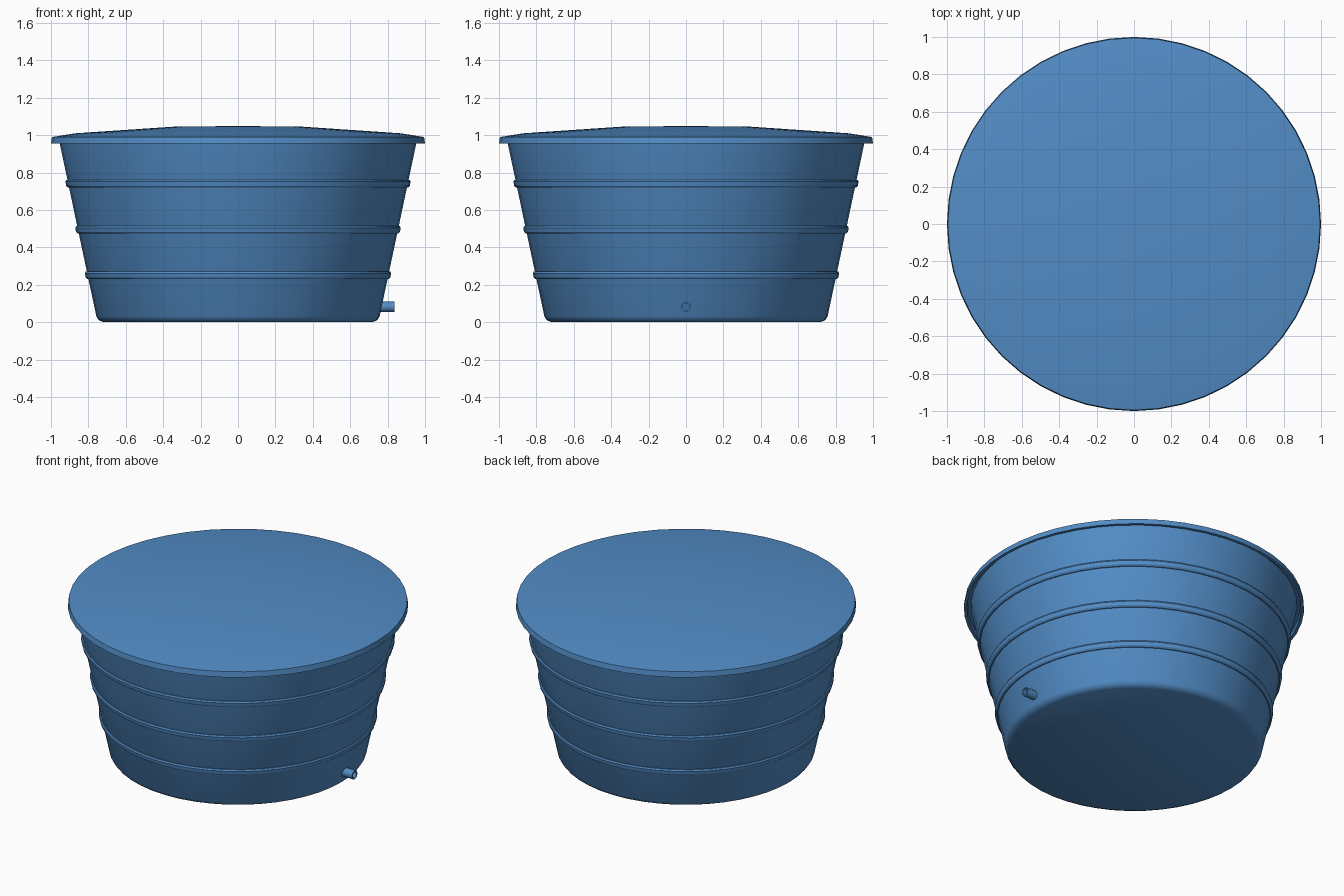
import bpy
import bmesh
import math
from mathutils import Matrix, Vector

cube = bpy.data.objects.get("Cube")
if cube:
    bpy.data.objects.remove(cube, do_unlink=True)

# Single blue plastic
blue = bpy.data.materials.new("blue plastic")
blue.use_nodes = True
colour = (0.085, 0.265, 0.57, 1)
blue.diffuse_color = colour
blue.node_tree.nodes["Principled BSDF"].inputs["Base Color"].default_value = colour


def lathe(name, profile, sides=48, closed=False, matrix=None):
    """Turn a (radius, height) profile around the z axis."""
    bm = bmesh.new()
    verts = [bm.verts.new((r, 0, z)) for r, z in profile]
    pairs = list(zip(verts, verts[1:]))
    if closed:
        pairs.append((verts[-1], verts[0]))
    edges = [bm.edges.new(p) for p in pairs]
    bmesh.ops.spin(bm, geom=verts + edges, cent=(0, 0, 0), axis=(0, 0, 1),
                   angle=math.tau, steps=sides)
    bmesh.ops.remove_doubles(bm, verts=bm.verts, dist=0.0002)
    bmesh.ops.recalc_face_normals(bm, faces=bm.faces)
    if matrix:
        bm.transform(matrix)
    mesh = bpy.data.meshes.new(name)
    bm.to_mesh(mesh)
    bm.free()
    mesh.materials.append(blue)
    obj = bpy.data.objects.new(name, mesh)
    bpy.context.collection.objects.link(obj)
    bpy.ops.object.select_all(action="DESELECT")
    obj.select_set(True)
    bpy.context.view_layer.objects.active = obj
    bpy.ops.object.shade_smooth_by_angle(angle=math.radians(32))
    return obj


def wall_radius(z):
    return 0.757 + 0.212 * (z - 0.03)


# Tapered tub with a rounded foot, open under the lid, with inner wall
top = 0.98
lathe("tub", [(0, 0), (0.72, 0), (0.744, 0.011), (wall_radius(0.03), 0.03),
              (wall_radius(top), top), (wall_radius(top) - 0.02, top),
              (0.74, 0.04), (0, 0.03)])

# Reinforcing hoops around the wall
for label, z in (("lower", 0.25), ("middle", 0.493), ("upper", 0.74)):
    section = [(wall_radius(z + dz) + out, z + dz) for dz, out in
               ((-0.02, -0.01), (-0.02, 0.006), (-0.011, 0.013),
                (0.011, 0.013), (0.02, 0.006), (0.02, -0.01))]
    lathe(label + "_hoop", section, closed=True)

# Shallow domed lid with a thin overhanging skirt
lathe("lid", [(0, 1.048), (0.32, 1.047), (0.87, 1.01), (0.995, 0.99),
              (1.0, 0.955), (0.982, 0.955), (0.978, 0.978), (0, 0.985)])

# Short drain pipe on the left side
to_side = Matrix.Translation(Vector((0, 0, 0.082))) @ Matrix.Rotation(math.pi / 2, 4, "Y")
lathe("drain_pipe", [(0.028, 0.76), (0.028, 0.837), (0.02, 0.837), (0.02, 0.76)],
      sides=12, closed=True, matrix=to_side)
